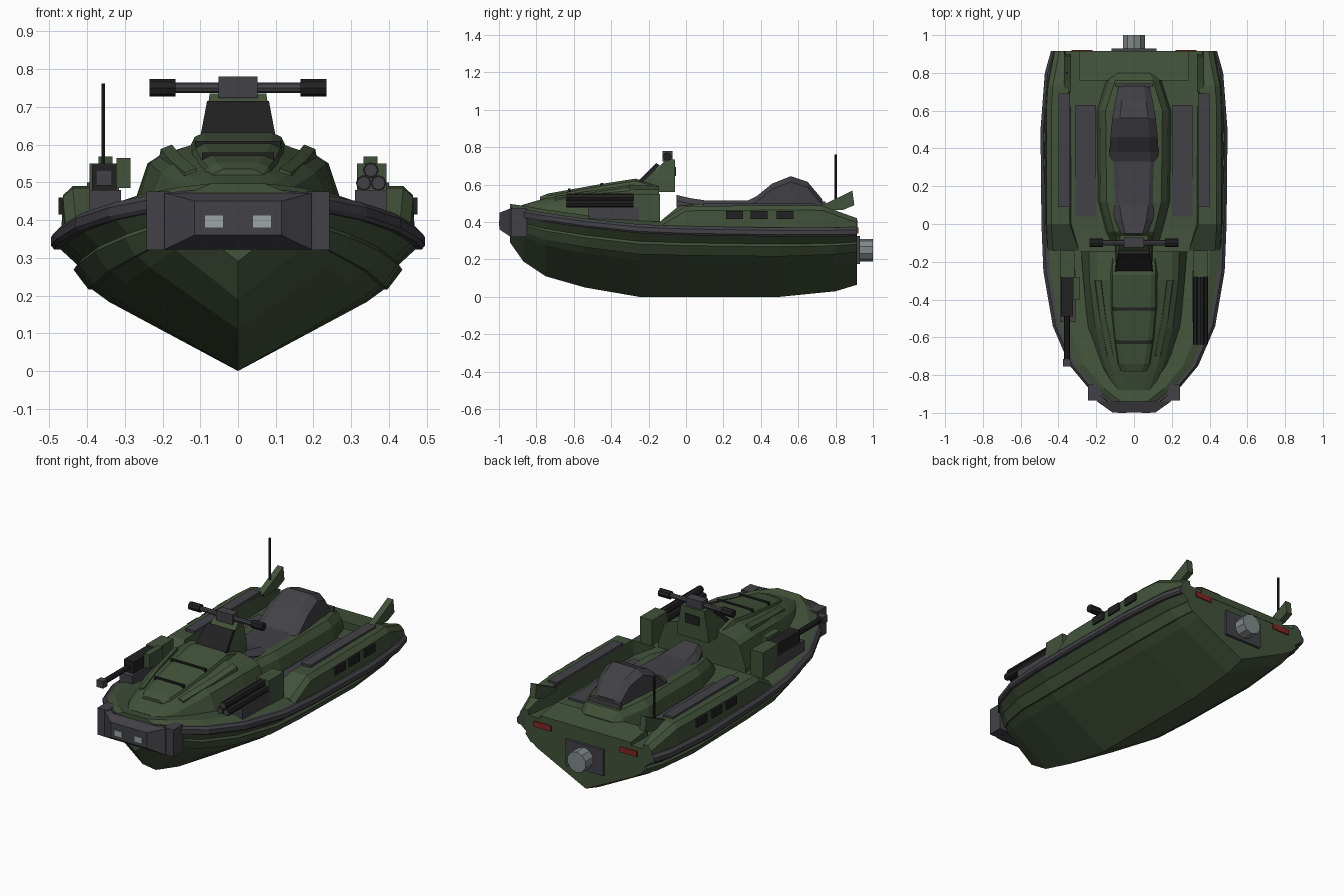
import bpy, bmesh, math
from mathutils import Matrix, Vector

cube = bpy.data.objects.get("Cube")
if cube:
    bpy.data.objects.remove(cube, do_unlink=True)


def material(name, rgb):
    m = bpy.data.materials.new(name)
    m.use_nodes = True
    m.diffuse_color = (*rgb, 1)
    m.node_tree.nodes["Principled BSDF"].inputs["Base Color"].default_value = (*rgb, 1)
    return m


GREEN = material("army green", (.055, .085, .043))
GREY = material("dark grey", (.055, .053, .062))
BLACK = material("black", (.015, .015, .016))
STEEL = material("light steel", (.22, .25, .25))
LAMP = material("lamp glass", (.33, .38, .37))
RED = material("tail red", (.22, .02, .018))


def finish(name, bm, mat):
    bmesh.ops.recalc_face_normals(bm, faces=bm.faces)
    mesh = bpy.data.meshes.new(name)
    bm.to_mesh(mesh)
    bm.free()
    mesh.materials.append(mat)
    ob = bpy.data.objects.new(name, mesh)
    bpy.context.collection.objects.link(ob)
    return ob


def loft(name, mat, rings):
    """Skin a row of equal rings and cap both ends."""
    bm = bmesh.new()
    rows = [[bm.verts.new(p) for p in ring] for ring in rings]
    n = len(rows[0])
    for a, b in zip(rows, rows[1:]):
        for i in range(n):
            j = (i + 1) % n
            bm.faces.new((a[i], a[j], b[j], b[i]))
    bm.faces.new(rows[0])
    bm.faces.new(rows[-1])
    return finish(name, bm, mat)


def sym(y, half):
    """Full ring at y from the points of its +x half."""
    return [(x, y, z) for x, z in half] + [(-x, y, z) for x, z in reversed(half) if x > 0]


def box(name, mat, xs, ys, zs):
    return loft(name, mat, [[(x, ys[0], zs[0]), (x, ys[1], zs[0]), (x, ys[1], zs[1]), (x, ys[0], zs[1])] for x in xs])


def prism(name, mat, xs, profile):
    return loft(name, mat, [[(x, y, z) for y, z in profile] for x in xs])


def rod(name, mat, a, b, r, sides=8):
    a, b = Vector(a), Vector(b)
    bm = bmesh.new()
    turn = (b - a).to_track_quat('Z', 'Y').to_matrix().to_4x4()
    bmesh.ops.create_cone(bm, cap_ends=True, segments=sides, radius1=r, radius2=r, depth=(b - a).length,
                          matrix=Matrix.Translation((a + b) / 2) @ turn)
    return finish(name, bm, mat)


# Hull stations: y, half width, keel height, rail height
stations = [(-.94, .15, .29, .475), (-.87, .24, .19, .465), (-.75, .34, .11, .445),
            (-.54, .43, .05, .415), (-.25, .48, 0, .385), (0, .49, 0, .375),
            (.5, .495, 0, .367), (.8, .472, .03, .368), (.915, .44, .065, .37)]
section = [(0, 0), (.69, .56), (.78, .66), (.8, .66), (.88, .82), (.86, .86), (.96, 1)]
hull = []
for y, w, k, r in stations:
    half = [(u * w, k + t * (r - .04 - k)) for u, t in section]
    half += [(w - .02, r - .003), (w - .08, r + .022), (0, r + .022)]
    hull.append(sym(y, half))
loft("hull", GREEN, hull)

# Parts that repeat on both sides
for s, side in ((1, "left"), (-1, "right")):
    def xs(a, b):
        return (s * a, s * b)

    loft(side + "_rub_rail", GREY, [[(s * x, y, z) for x, z in
         ((w - .05, r - .045), (w - .008, r - .045), (w, r - .035), (w, r - .012), (w - .015, r + .003), (w - .05, r + .003))]
         for y, w, k, r in stations])
    loft(side + "_sponson", GREEN, [[(s * x, y, z) for x, z in
         ((o, .37), (o - .004, t - .025), (o - .03, t), (i + .01, t), (i, .37))]
         for y, o, i, t in ((-.14, .46, .28, .402), (0, .468, .33, .485), (.6, .468, .335, .49),
                            (.73, .46, .34, .487), (.915, .425, .36, .42))])
    box(side + "_sponson_pad", GREY, xs(.34, .4), (.09, .69), (.48, .5))
    box(side + "_foot_mat", GREY, xs(.2, .31), (.04, .63), (.38, .401))
    for n, y in enumerate((.215, .345, .485)):
        box(f"{side}_side_vent_{n}", BLACK, xs(.45, .476), (y, y + .09), (.415, .46))
    prism(side + "_tail_fin", GREEN, xs(.333, .37),
          [(.7, .48), (.76, .505), (.89, .568), (.9, .49), (.84, .465), (.72, .46)])
    box(side + "_tail_light", RED, xs(.22, .33), (.9, .922), (.338, .37))
    box(side + "_weapon_mount", GREY, xs(.31, .393), (-.52, -.25), (.4, .48))
    box(side + "_weapon_support", GREEN, xs(.315, .393), (-.28, -.14), (.39, .55))
    box(side + "_bumper_end", GREY, xs(.18, .243), (-.935, -.85), (.32, .476))
    box(side + "_headlight", LAMP, xs(.04, .088), (-1.0, -.99), (.38, .412))
    rod(side + "_grip", BLACK, (s * .165, -.1, .75), (s * .235, -.1, .75), .023)
    loft(side + "_hood_strake", GREEN, [[(s * x, y, z) for x, z in
         ((c - .02, h - .03), (c + .02, h - .03), (c + .015, h), (c - .015, h + .012))]
         for y, c, h in ((-.7, .125, .525), (-.5, .165, .557), (-.3, .19, .588))])

# Hood and its raised spine
loft("hood", GREEN, [sym(y, [(b, .38), (b, .43), (m, e), (m - d, e + d * .65), (t, h), (0, h)])
     for y, b, m, e, d, t, h in ((-.88, .11, .10, .475, .02, .05, .49), (-.76, .19, .15, .49, .03, .08, .525),
                                 (-.55, .245, .205, .525, .035, .10, .565), (-.3, .268, .235, .55, .035, .12, .6),
                                 (-.145, .28, .24, .55, .035, .12, .59))])
loft("hood_spine", GREEN, [sym(y, [(w + .02, h - .055), (w, h - .012), (w - .025, h), (0, h)])
     for y, w, h in ((-.78, .065, .535), (-.74, .08, .552), (-.6, .10, .577), (-.45, .113, .604),
                     (-.27, .115, .632), (-.155, .11, .60))])
for y, w, h in ((-.625, .095, .573), (-.45, .113, .604)):
    box(f"hood_seam_{int(-y * 100)}", BLACK, (-w, w), (y - .007, y + .007), (h - .03, h + .006))

# Steering column, screen and handlebar
loft("steering_column", GREEN, [[(-w, a, z), (w, a, z), (w, -.06, z), (-w, -.06, z)]
     for z, w, a in ((.56, .1, -.24), (.63, .095, -.215), (.7, .08, -.14), (.735, .075, -.105))])
loft("windshield", BLACK, [[(-w, y, z), (w, y, z), (w, y + .02, z - .012), (-w, y + .02, z - .012)]
     for y, z, w in ((-.255, .62, .1), (-.16, .715, .082))])
box("display", BLACK, (-.045, .045), (-.065, -.053), (.645, .695))
rod("handlebar", GREY, (-.18, -.1, .75), (.18, -.1, .75), .014)
box("handlebar_clamp", GREY, (-.052, .052), (-.125, -.072), (.723, .78))

# Front bumper
loft("bumper", GREY, [sym(y, [(w, a), (w, b)]) for y, w, a, b in
     ((-.85, .2, .33, .472), (-.94, .195, .322, .472), (-.997, .115, .36, .45))])

# Seat pedestal, seat and rear deck
loft("seat_pedestal", GREEN, [sym(y, [(w + .02, .37), (w, h - .035), (w - .03, h)])
     for y, w, h in ((-.13, .11, .41), (-.04, .135, .485), (.12, .175, .5), (.6, .18, .5),
                     (.76, .13, .48), (.8, .11, .43))])
loft("seat", GREY, [sym(y, [(w, .48), (w, h - .03), (w * .65, h), (0, h)])
     for y, w, h in ((-.05, .07, .545), (.02, .1, .528), (.1, .118, .516), (.33, .13, .514), (.38, .13, .54),
                     (.46, .125, .605), (.56, .115, .645), (.65, .1, .615), (.73, .08, .52))])
box("seat_backstop", GREY, (-.1, .1), (.725, .745), (.47, .51))
prism("rear_deck", GREEN, (-.29, .29), [(.76, .37), (.76, .43), (.917, .41), (.917, .37)])

# Jet drive
box("jet_plate", GREY, (-.12, .12), (.9, .93), (.175, .325))
rod("jet_nozzle", STEEL, (0, .92, .25), (0, 1, .25), .06, 10)

# Rocket tubes on the left
for n, (x, z) in enumerate(((.333, .498), (.372, .498), (.352, .532))):
    rod(f"rocket_tube_{n}", BLACK, (x, -.635, z), (x, -.28, z), .021)
    rod(f"rocket_tip_{n}", GREY, (x, -.641, z), (x, -.63, z), .018)

# Machine gun on the right
box("gun_body", BLACK, (-.387, -.322), (-.49, -.28), (.475, .547))
rod("gun_barrel", BLACK, (-.355, -.74, .512), (-.355, -.48, .512), .015)
box("gun_muzzle", GREY, (-.376, -.334), (-.755, -.715), (.492, .532))
box("ammo_box", GREEN, (-.322, -.285), (-.4, -.28), (.485, .565))

# Antenna
rod("antenna", BLACK, (-.357, .8, .48), (-.357, .8, .762), .006, 6)
